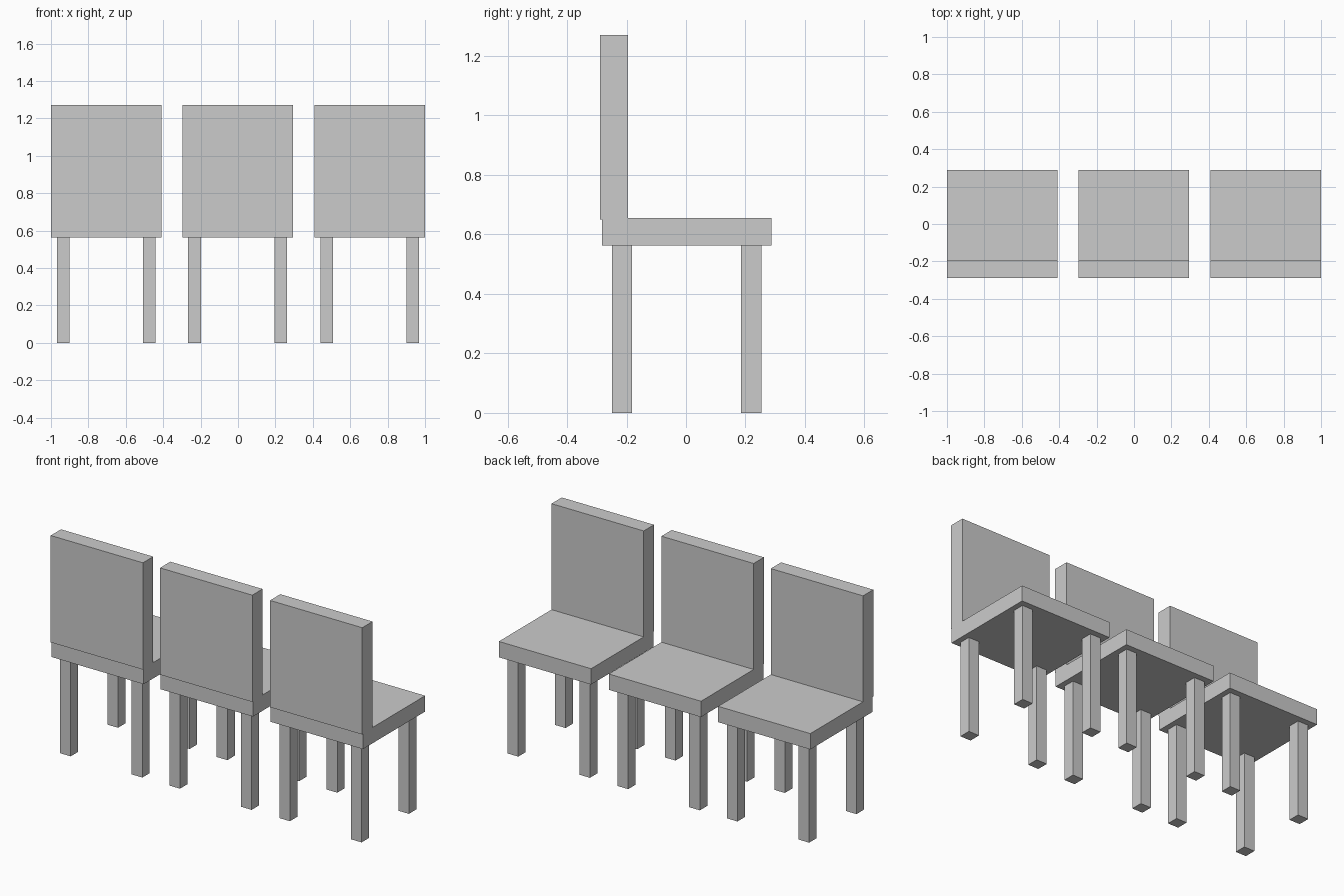
import bpy

if "Cube" in bpy.data.objects:
    bpy.data.objects.remove(bpy.data.objects["Cube"])


def box(name, x, y, z):
    """Axis-aligned box from (min, max) ranges."""
    bpy.ops.mesh.primitive_cube_add(
        size=1, location=[(a + b) / 2 for a, b in (x, y, z)])
    ob = bpy.context.object
    ob.name = name
    ob.scale = [b - a for a, b in (x, y, z)]
    bpy.ops.object.transform_apply(location=False, rotation=False, scale=True)
    return ob


HALF_W = 0.296    # half width of a chair
LEG = 0.034       # half thickness of a leg

for side, cx in (("left", -0.704), ("middle", -0.002), ("right", 0.704)):
    width = (cx - HALF_W, cx + HALF_W)
    # Seat slab and upright backrest
    box(f"{side}_chair_seat", width, (-0.283, 0.288), (0.563, 0.655))
    box(f"{side}_chair_backrest", width, (-0.289, -0.195), (0.65, 1.27))
    # Four square legs
    for row, cy in (("back", -0.215), ("front", 0.219)):
        for hand, dx in (("left", -0.23), ("right", 0.23)):
            lx = cx + dx
            box(f"{side}_chair_{row}_{hand}_leg",
                (lx - LEG, lx + LEG), (cy - LEG, cy + LEG), (0, 0.563))
